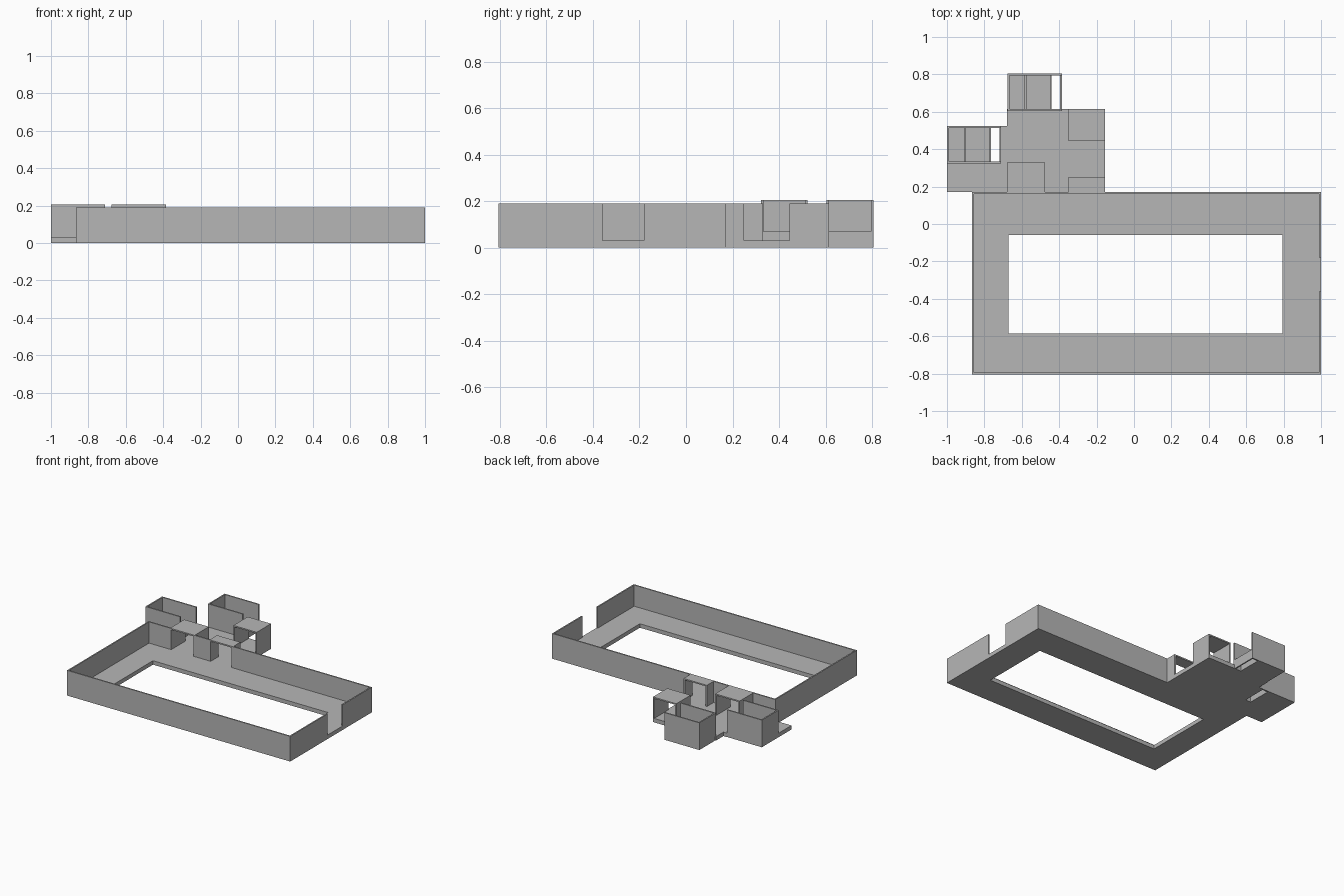
import bpy
import bmesh

cube = bpy.data.objects.get("Cube")
if cube:
    bpy.data.objects.remove(cube, do_unlink=True)

stone = bpy.data.materials.new("plain grey")
stone.use_nodes = True
GREY = (0.47, 0.47, 0.47, 1)
stone.diffuse_color = GREY
stone.node_tree.nodes["Principled BSDF"].inputs["Base Color"].default_value = GREY

FLOOR, WALL, RIM, LOW, T = 0.03, 0.19, 0.205, 0.07, 0.01


def boxes(name, parts):
    """One object from boxes given as (x0, x1, y0, y1, z0, z1)."""
    bm = bmesh.new()
    for x0, x1, y0, y1, z0, z1 in parts:
        made = bmesh.ops.create_cube(bm, size=1)
        for v in made["verts"]:
            v.co = (x1 if v.co.x > 0 else x0,
                    y1 if v.co.y > 0 else y0,
                    z1 if v.co.z > 0 else z0)
    mesh = bpy.data.meshes.new(name)
    bm.to_mesh(mesh)
    bm.free()
    mesh.materials.append(stone)
    obj = bpy.data.objects.new(name, mesh)
    bpy.context.collection.objects.link(obj)
    return obj


# Courtyard: floor ring around the open pool
L, R, F, B = -0.865, 1.0, -0.805, 0.17
PL, PR, PF, PB = -0.67, 0.795, -0.585, -0.058
boxes("courtyard_floor", [
    (L, R, F, PF, 0, FLOOR),
    (L, R, PB, B, 0, FLOOR),
    (L, PL, PF, PB, 0, FLOOR),
    (PR, R, PF, PB, 0, FLOOR)])

# Courtyard walls, with a gate on the left and two doorways at the back
boxes("courtyard_front_wall", [(L, R, F, F + T, FLOOR, WALL)])
boxes("courtyard_right_wall", [(L, L + T, F + T, B, FLOOR, WALL)])
boxes("courtyard_left_wall", [
    (R - T, R, F + T, -0.36, FLOOR, WALL),
    (R - T, R, -0.18, B, FLOOR, WALL)])
boxes("courtyard_back_wall", [
    (L + T, -0.675, B - T, B, FLOOR, WALL),
    (-0.475, -0.35, B - T, B, FLOOR, WALL),
    (-0.155, R - T, B - T, B, FLOOR, WALL)])

# Hall and side corridor floors
boxes("hall_floor", [
    (-0.68, -0.155, B, 0.615, 0, FLOOR),
    (-0.71, -0.68, 0.325, 0.525, 0, FLOOR)])
boxes("corridor_floor", [(-1, -0.68, B, 0.325, 0, FLOOR)])


# Covered passages: two side walls and a thin roof
def passage(name, x0, x1, y0, y1):
    boxes(name + "_walls", [
        (x0, x0 + T, y0, y1, FLOOR, WALL - T),
        (x1 - T, x1, y0, y1, FLOOR, WALL - T)])
    boxes(name + "_roof", [(x0, x1, y0, y1, WALL - T, WALL)])


passage("right_passage", -0.68, -0.475, B - T, 0.33)
passage("left_passage", -0.35, -0.155, B - T, 0.25)
passage("back_passage", -0.35, -0.155, 0.445, 0.615)


# Small washrooms: three tall walls, one low side and a slot in the floor
def washroom(name, x0, y0):
    x1, y1 = x0 + 0.29, y0 + 0.2
    boxes(name + "_floor", [(x0, x0 + 0.235, y0, y1, 0, FLOOR)])
    boxes(name + "_walls", [
        (x0, x0 + T, y0, y1, 0, RIM),
        (x0 + T, x1, y1 - T, y1, 0, RIM),
        (x0 + T, x1, y0, y0 + T, 0, RIM)])
    boxes(name + "_low_walls", [
        (x, x + T, y0 + T, y1 - T, 0, LOW)
        for x in (x0 + 0.09, x0 + 0.225, x1 - T)])


washroom("right_washroom", -1.0, 0.323)
washroom("back_washroom", -0.675, 0.605)
